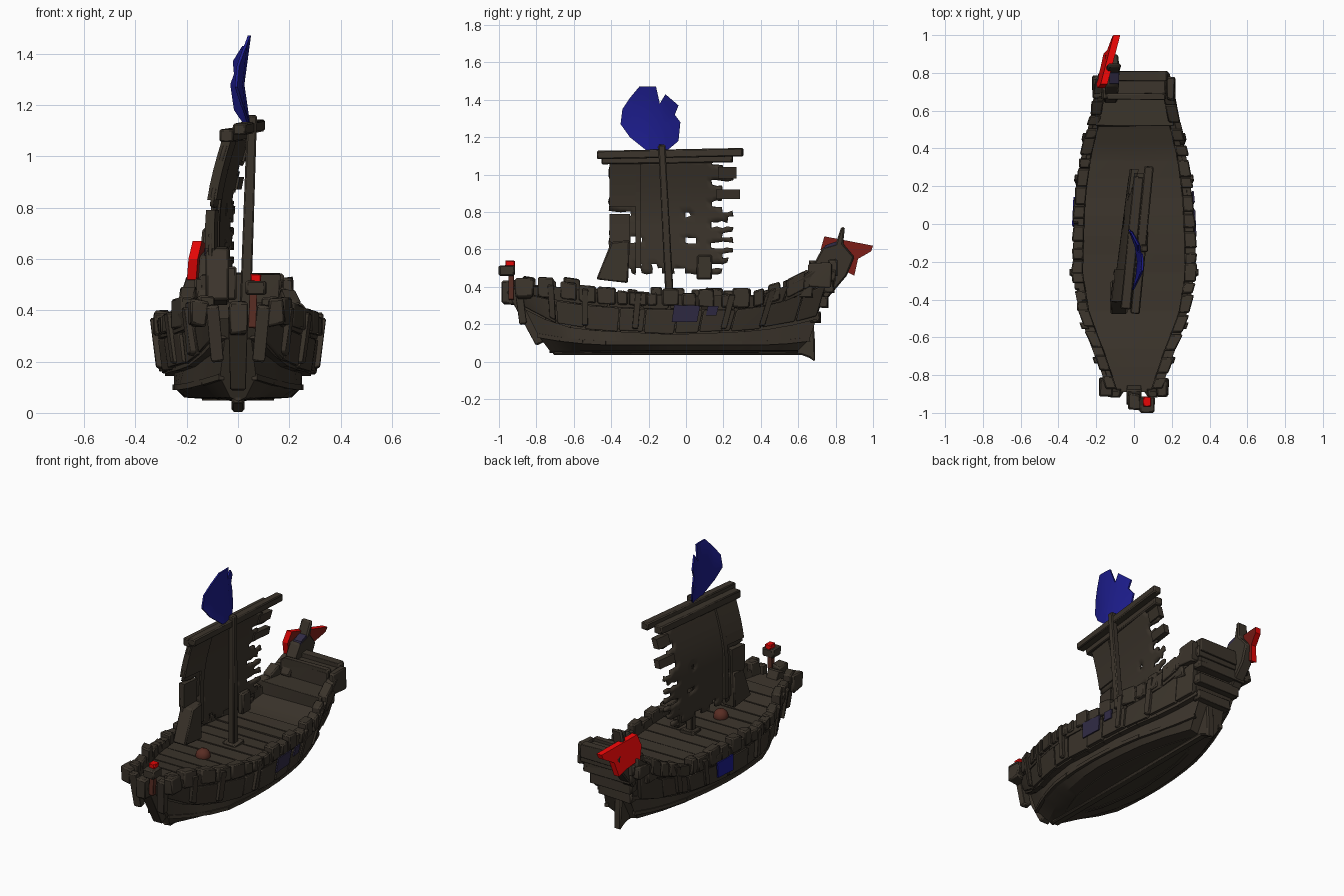
import bpy, bmesh, math, random
from mathutils import Vector as V

random.seed(4)
rnd = random.uniform
cube = bpy.data.objects.get("Cube")
if cube:
    bpy.data.objects.remove(cube, do_unlink=True)


def material(name, rgb):
    m = bpy.data.materials.new(name)
    m.use_nodes = True
    m.diffuse_color = (*rgb, 1)
    m.node_tree.nodes["Principled BSDF"].inputs["Base Color"].default_value = (*rgb, 1)
    return m


wood = material("weathered wood", (.044, .0345, .0245))
rust = material("rusty brown", (.1, .026, .017))
deep = material("deep red", (.23, .014, .01))
red = material("red", (.85, .002, .002))
blue = material("blue", (.012, .012, .26))
dusk = material("dusky violet", (.03, .024, .06))
parts = []


def finish(name, bm, mat, bevel=0.0, solid=0.0):
    bmesh.ops.recalc_face_normals(bm, faces=bm.faces)
    me = bpy.data.meshes.new(name)
    bm.to_mesh(me)
    bm.free()
    me.materials.append(mat)
    ob = bpy.data.objects.new(name, me)
    bpy.context.collection.objects.link(ob)
    if solid:
        s = ob.modifiers.new("thickness", "SOLIDIFY")
        s.thickness, s.offset = solid, 0
    if bevel:
        b = ob.modifiers.new("worn edges", "BEVEL")
        b.width, b.segments, b.limit_method = bevel, 1, "ANGLE"
    parts.append(ob)
    return ob


def block(bm, pts):
    vs = [bm.verts.new(p) for p in pts]
    bmesh.ops.convex_hull(bm, input=vs)


def box(bm, x, y, z, jitter=0.0):
    block(bm, [(a + rnd(-jitter, jitter), b + rnd(-jitter, jitter), c + rnd(-jitter, jitter))
               for a in x for b in y for c in z])


def beam(bm, p, q, w, d, taper=1.0):
    p, q = V(p), V(q)
    along = (q - p).normalized()
    side = along.cross(V((0, 1, 0)) if abs(along.y) < .8 else V((0, 0, 1))).normalized()
    up = along.cross(side)
    block(bm, [c + side * a * w * k / 2 + up * b * d * k / 2
               for c, k in ((p, 1), (q, taper)) for a in (-1, 1) for b in (-1, 1)])


def prism(bm, outline, x_of, thick):
    rings = [[bm.verts.new((x_of(y, z) + o, y, z)) for y, z in outline]
             for o in (-thick / 2, thick / 2)]
    bm.faces.new(rings[0])
    bm.faces.new(rings[1][::-1])
    for i in range(len(outline)):
        j = (i + 1) % len(outline)
        bm.faces.new((rings[0][i], rings[0][j], rings[1][j], rings[1][i]))


def sample(values, t):
    f = min(max(t, 0), 1) * (len(values) - 1)
    i = min(int(f), len(values) - 2)
    return values[i] + (values[i + 1] - values[i]) * (f - i)


# Hull lines: bow y, stern y, half widths, heights
TOP = (-.89, .78, (.14, .21, .29, .325, .32, .31, .28, .23, .19), (.41, .40, .37, .36, .36, .35, .35, .41, .53))
WALE = (-.87, .70, (.10, .19, .26, .30, .30, .29, .26, .20, .14), (.30, .20, .175, .165, .155, .16, .17, .19, .24))
BILGE = (-.79, .66, (.07, .17, .23, .25, .25, .24, .21, .16, .10), (.14, .11, .10, .10, .10, .10, .10, .10, .12))
FLOOR = (-.73, .60, (.03, .11, .17, .2, .21, .2, .18, .14, .08), (.06,) * 2)
DECK_DROP = .042


def line(lv, t, inset=0.0, drop=0.0):
    return V((max(sample(lv[2], t) - inset, 0.0), lv[0] + (lv[1] - lv[0]) * t, sample(lv[3], t) - drop))


def side_point(t, v, s, out=0.0):
    p = line(WALE, t).lerp(line(TOP, t), v)
    return V((s * (p.x + out), p.y, p.z))


# Hull shell with its deck
bm = bmesh.new()
rows, N = [], 24
for i in range(N + 1):
    t = i / N
    half = [line(FLOOR, t, 9, .015), line(FLOOR, t), line(BILGE, t), line(WALE, t, .05), line(WALE, t, .02),
            line(TOP, t, .02), line(TOP, t, .05), line(TOP, t, .055, DECK_DROP), line(TOP, t, 9, DECK_DROP)]
    ring = half + [V((-p.x, p.y, p.z)) for p in half[-2:0:-1]]
    rows.append([bm.verts.new(p) for p in ring])
for a, b in zip(rows, rows[1:]):
    for j in range(len(a)):
        k = (j + 1) % len(a)
        bm.faces.new((a[j], a[k], b[k], b[j]))
bm.faces.new(rows[0])
bm.faces.new(rows[-1])
finish("hull", bm, wood)

# Side planking, rail blocks and long strakes, both sides
planks, rail, strakes = bmesh.new(), bmesh.new(), bmesh.new()
for s in (-1, 1):
    for v0, v1 in ((0, .6), (.62, 1)):
        t = 0.0
        while t < .97:
            e = min(t + rnd(.07, .12), 1)
            out, lift = rnd(-.004, .01), rnd(-.04, .03)
            block(planks, [side_point(a, b, s, o) for a in (t + .002, e - .002)
                           for b in (v0 + lift * (v0 == 0), v1 + lift * (v1 == 1)) for o in (-.025, out)])
            t = e
    t = .01
    while t < .95:
        e = t + rnd(.03, .06)
        h = rnd(.005, .04) + (.015 if t < .2 else 0)
        block(rail, [side_point(a, 1, s, o) + V((0, 0, z)) for a in (t, e)
                     for o in (-.055, rnd(.0, .012)) for z in (-.06, h + rnd(-.005, .005))])
        t = e + rnd(-.005, .025)
    for lv, w, inset in ((FLOOR, .02, .08), (BILGE, .022, .005), (WALE, .05, .04)):
        for i in range(12):
            p, q = line(lv, i / 12, inset), line(lv, (i + 1) / 12, inset)
            beam(strakes, (s * p.x, p.y, p.z), (s * q.x, q.y, q.z), w, .022)
    # Protruding fenders
    for t in (.09, .2, .37, .67, .8):
        block(planks, [side_point(a, b, s, o) for a in (t, t + .02) for b in (.05, 1.05) for o in (-.02, .018)])
finish("side_planks", planks, wood, .006)
finish("rail_blocks", rail, wood, .007)
finish("hull_strakes", strakes, wood)

# Gun port panels
for s, mat, name, ports in ((1, dusk, "right_panel", ((.50, .585, .28, .72), (.61, .645, .45, .72))),
                            (-1, blue, "left_panel", ((.535, .625, .18, .72),))):
    bm = bmesh.new()
    for a, b, lo, hi in ports:
        block(bm, [side_point(t, v, s, o) for t in (a, b) for v in (lo, hi) for o in (.008, .0165)])
    finish(name, bm, mat)

# Keel, rudder, stem
bm = bmesh.new()
box(bm, (-.025, .025), (-.71, .63), (.035, .07))
prism(bm, [(.58, .05), (.66, .02), (.69, 0), (.69, .1), (.68, .24), (.62, .22)], lambda y, z: 0, .05)
beam(bm, (0, -.77, .1), (0, -.92, .4), .06, .07, 1.3)
box(bm, (-.035, .035), (-.985, -.9), (.31, .43), .008)
for s in (-1, 1):
    beam(bm, (s * .08, -.87, .2), (s * .1, -.9, .42), .05, .04)
    box(bm, (s * .12, s * .18), (-.91, -.82), (.34, .44), .008)
finish("keel_and_stem", bm, wood, .008)

# Bow lantern
bm = bmesh.new()
beam(bm, (.055, -.935, .33), (.06, -.935, .47), .03, .03)
finish("lantern_post", bm, rust, .004)
bm = bmesh.new()
box(bm, (.03, .11), (-1, -.915), (.46, .515), .002)
finish("lantern_head", bm, wood, .008)
bm = bmesh.new()
box(bm, (.05, .09), (-.965, -.915), (.51, .54), .002)
finish("lantern_flame", bm, red, .004)

# Deck planks, stern platforms and transom
bm = bmesh.new()
for i in range(11):
    t = .08 + i * .06
    p, q = line(TOP, t, .06, DECK_DROP), line(TOP, t + .055, .06, DECK_DROP)
    block(bm, [(s * c.x, c.y, c.z + z) for s in (-1, 1) for c in (p, q) for z in (-.01, rnd(.003, .008))])
finish("deck_planks", bm, wood)
bm = bmesh.new()
box(bm, (-.21, .21), (.52, .68), (.34, .43), .004)
box(bm, (-.17, .17), (.66, .79), (.40, .52), .004)
box(bm, (-.15, .18), (.76, .81), (.46, .545), .004)
box(bm, (-.15, .17), (.66, .69), (.46, .54), .004)
for y, z, w in ((.70, .24, .12), (.74, .32, .15), (.77, .40, .17), (.78, .46, .19)):
    box(bm, (-w, w), (y - .04, y + .02), (z - .03, z + .03), .004)
for s, top in ((-1, .48), (1, .53)):
    box(bm, (s * .17, s * .215), (.66, .78), (.40, top), .008)
finish("stern_castle", bm, wood, .008)

# Stern horn with its panel and fin
bm = bmesh.new()
prism(bm, [(.64, .44), (.73, .61), (.8, .63), (.83, .72), (.85, .72), (.84, .63), (.9, .56), (.86, .46), (.75, .33)],
      lambda y, z: -.125 + .1 * max(z - .5, 0), .07)
finish("stern_horn", bm, wood, .008)
bm = bmesh.new()
prism(bm, [(.735, .6), (.745, .622), (.8, .642), (.81, .615)], lambda y, z: -.105, .05)
finish("horn_panel", bm, dusk)
bm = bmesh.new()
prism(bm, [(.72, .6), (.74, .67), (.87, .645), (1, .62), (.99, .59), (.92, .55), (.9, .46), (.84, .49), (.74, .52)],
      lambda y, z: -.175 + (y - .72) * .29 + (z - .6) * .15, .036)
fin = finish("stern_fin", bm, red)
fin.data.materials.append(deep)
for f in fin.data.polygons:
    f.material_index = int(f.normal.x > .8)

# Mast and yard
bm = bmesh.new()
beam(bm, (.025, -.085, .29), (.055, -.13, 1.16), .045, .045, .85)
box(bm, (-.02, .07), (-.13, -.04), (.29, .34), .006)
finish("mast", bm, wood, .006)
bm = bmesh.new()
beam(bm, (-.045, -.45, 1.08), (.025, .25, 1.09), .055, .05)
beam(bm, (.005, -.475, 1.105), (.08, .305, 1.12), .05, .045)
finish("yard", bm, wood, .006)


def sail_x(y, z):
    drop = min(max((1.08 - z) / .36, 0), 1)
    return .005 + .13 * (y + .08) - .07 * math.sin(drop * math.pi / 2)


# Torn sail
bm = bmesh.new()
NU, NV = 24, 22
grid = [[None] * (NV + 1) for _ in range(NU + 1)]
for i in range(NU + 1):
    for j in range(NV + 1):
        y = -.41 + .69 * i / NU + rnd(-.006, .006)
        z = 1.08 - .61 * j / NV + rnd(-.006, .006)
        grid[i][j] = bm.verts.new((sail_x(y, z), y, z))
tears = [random.choice((1, 2, 3)) if j % 4 else 5 for j in range(NV)]
frays = [random.choice((0, 0, 1, 2)) for _ in range(NU)]
holes = {(i, 10) for i in range(4)} | {(4, 15), (5, 15), (14, 10), (14, 15), (15, 15)}
for i in range(NU):
    for j in range(NV):
        if i < NU - tears[j] and j < NV - frays[i] and (i, j) not in holes:
            bm.faces.new((grid[i][j], grid[i + 1][j], grid[i + 1][j + 1], grid[i][j + 1]))
bmesh.ops.delete(bm, geom=[v for v in bm.verts if not v.link_faces], context="VERTS")
finish("sail", bm, wood, 0, .014)

# Stiff slats along the sail's leading edge, and patches
bm = bmesh.new()
for y0, y1, top, low in ((-.41, -.27, 1.06, .83), (-.41, -.3, .79, .64), (-.4, -.32, .65, .44),
                         (-.27, -.24, 1.06, .5), (.17, .27, 1.04, .98), (.16, .29, .92, .87)):
    n = max(int((top - low) / .05), 1)
    zs = [top + (low - top) * i / n for i in range(n + 1)]
    for hi, lo in zip(zs, zs[1:]):
        block(bm, [(sail_x(y, z) + o, y, z) for y in (y0, y1) for z in (hi, lo) for o in (-.02, .016)])
finish("sail_slats", bm, wood)

# Leaning blocks at the foot of the sail
bm = bmesh.new()
prism(bm, [(-.48, .44), (-.31, .42), (-.3, .65), (-.4, .64)], lambda y, z: -.08, .09)
prism(bm, [(.055, .44), (.14, .44), (.14, .57), (.06, .57)], lambda y, z: -.025, .04)
finish("sail_blocks", bm, wood, .008)

# Small dome on the deck
bm = bmesh.new()
bmesh.ops.create_icosphere(bm, subdivisions=2, radius=.045)
bmesh.ops.translate(bm, verts=bm.verts, vec=(-.01, -.335, .335))
finish("deck_dome", bm, rust)

# Masthead flag, folded along its middle
bm = bmesh.new()
prism(bm, [(-.2, 1.12), (-.3, 1.2), (-.35, 1.27), (-.34, 1.35), (-.3, 1.41), (-.25, 1.47), (-.2, 1.47), (-.16, 1.47),
           (-.14, 1.38), (-.11, 1.43), (-.04, 1.37), (-.06, 1.32), (-.03, 1.28), (-.04, 1.18), (-.1, 1.13)],
      lambda y, z: 0, .01)
for k in (-.28, -.2, -.12):
    bmesh.ops.bisect_plane(bm, geom=bm.verts[:] + bm.edges[:] + bm.faces[:], plane_co=(0, k, 0), plane_no=(0, 1, 0))
bmesh.ops.bisect_plane(bm, geom=bm.verts[:] + bm.edges[:] + bm.faces[:], plane_co=(0, 0, 1.28), plane_no=(0, 0, 1))
bmesh.ops.triangulate(bm, faces=bm.faces)
for v in bm.verts:
    v.co.x += .02 + .8 * (v.co.z - 1.29) ** 2 - 1.4 * (v.co.y + .21) ** 2
finish("flag", bm, blue)

# Shading
bpy.ops.object.select_all(action="DESELECT")
for ob in parts:
    ob.select_set(True)
bpy.context.view_layer.objects.active = parts[0]
bpy.ops.object.shade_smooth_by_angle(angle=math.radians(28))
